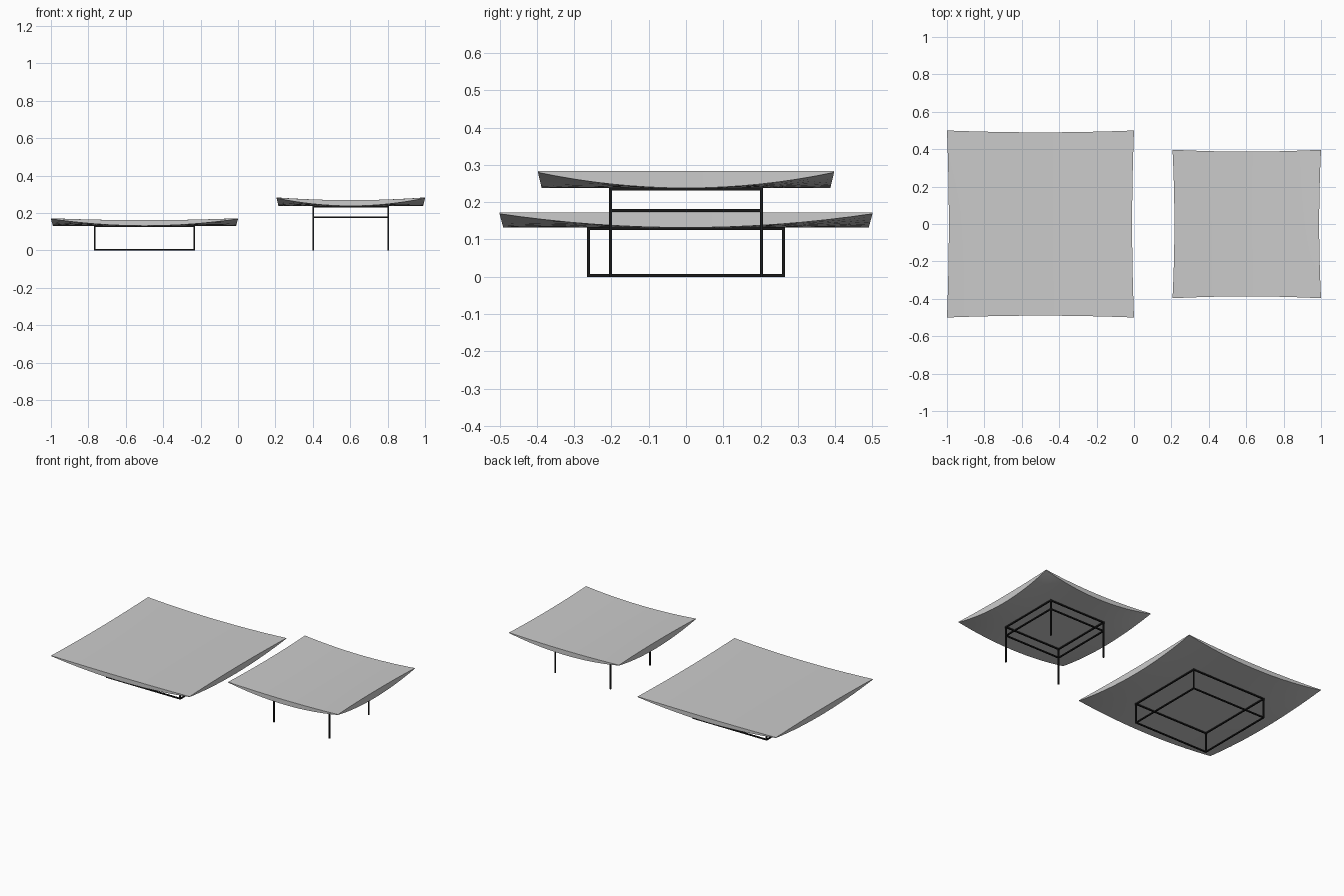
import bpy, bmesh, math
from mathutils import Vector, Matrix

if "Cube" in bpy.data.objects:
    bpy.data.objects.remove(bpy.data.objects["Cube"])

black = bpy.data.materials.new("black_metal")
black.diffuse_color = (0.01, 0.01, 0.01, 1)
black.use_nodes = True
black.node_tree.nodes["Principled BSDF"].inputs["Base Color"].default_value = black.diffuse_color


def finish(bm, name, mat=None, smooth=False):
    bmesh.ops.recalc_face_normals(bm, faces=bm.faces)
    me = bpy.data.meshes.new(name)
    bm.to_mesh(me)
    bm.free()
    ob = bpy.data.objects.new(name, me)
    bpy.context.collection.objects.link(ob)
    if mat:
        me.materials.append(mat)
    if smooth:
        bpy.ops.object.select_all(action='DESELECT')
        ob.select_set(True)
        bpy.context.view_layer.objects.active = ob
        bpy.ops.object.shade_smooth_by_angle(angle=math.radians(30))
    return ob


def table_top(name, cx, half, z0, z1, dip, n=16):
    """Shallow dished panel: corners lifted, underside bellied, edges slightly drawn in."""
    bm = bmesh.new()
    inset = 0.01
    layers = []
    for top in (True, False):
        rows = []
        for i in range(n + 1):
            u = 2 * i / n - 1
            row = []
            for j in range(n + 1):
                v = 2 * j / n - 1
                x = cx + u * (half - inset * (1 - v * v))
                y = v * (half - inset * (1 - u * u))
                if top:
                    z = z1 - dip * (1 - u * u)
                else:
                    z = z0 + (z1 - z0 - 0.003) * u * u * v * v
                row.append(bm.verts.new((x, y, z)))
            rows.append(row)
        layers.append(rows)
        for i in range(n):
            for j in range(n):
                bm.faces.new((rows[i][j], rows[i + 1][j], rows[i + 1][j + 1], rows[i][j + 1]))
    # rim wall joining the two skins
    ring = ([(i, 0) for i in range(n)] + [(n, j) for j in range(n)] +
            [(i, n) for i in range(n, 0, -1)] + [(0, j) for j in range(n, 0, -1)])
    t, b = layers
    for (i, j), (k, l) in zip(ring, ring[1:] + ring[:1]):
        bm.faces.new((t[i][j], t[k][l], b[k][l], b[i][j]))
    return finish(bm, name, smooth=True)


def bar(bm, lo, hi):
    c = (Vector(lo) + Vector(hi)) / 2
    s = Vector(hi) - Vector(lo)
    bmesh.ops.create_cube(bm, size=1, matrix=Matrix.Translation(c) @ Matrix.Diagonal((*s, 1)))


def base(name, cx, hx, hy, height, ring_levels, t=0.008):
    """Four square legs with horizontal rings of rails at the given heights."""
    bm = bmesh.new()
    r = t / 2
    for sx in (-1, 1):
        for sy in (-1, 1):
            x, y = cx + sx * hx, sy * hy
            bar(bm, (x - r, y - r, 0), (x + r, y + r, height))
    for z in ring_levels:
        for s in (-1, 1):
            x, y = cx + s * hx, s * hy
            bar(bm, (x - r, -hy + r, z - r), (x + r, hy - r, z + r))
            bar(bm, (cx - hx + r, y - r, z - r), (cx + hx - r, y + r, z + r))
    return finish(bm, name, black)


# low wide table
table_top("low_table_top", -0.5, 0.5, 0.132, 0.172, 0.010)
base("low_table_base", -0.5, 0.265, 0.261, 0.134, (0.004, 0.129))

# taller small table
table_top("tall_table_top", 0.603, 0.397, 0.238, 0.283, 0.014)
base("tall_table_base", 0.602, 0.2, 0.203, 0.240, (0.178, 0.235))
